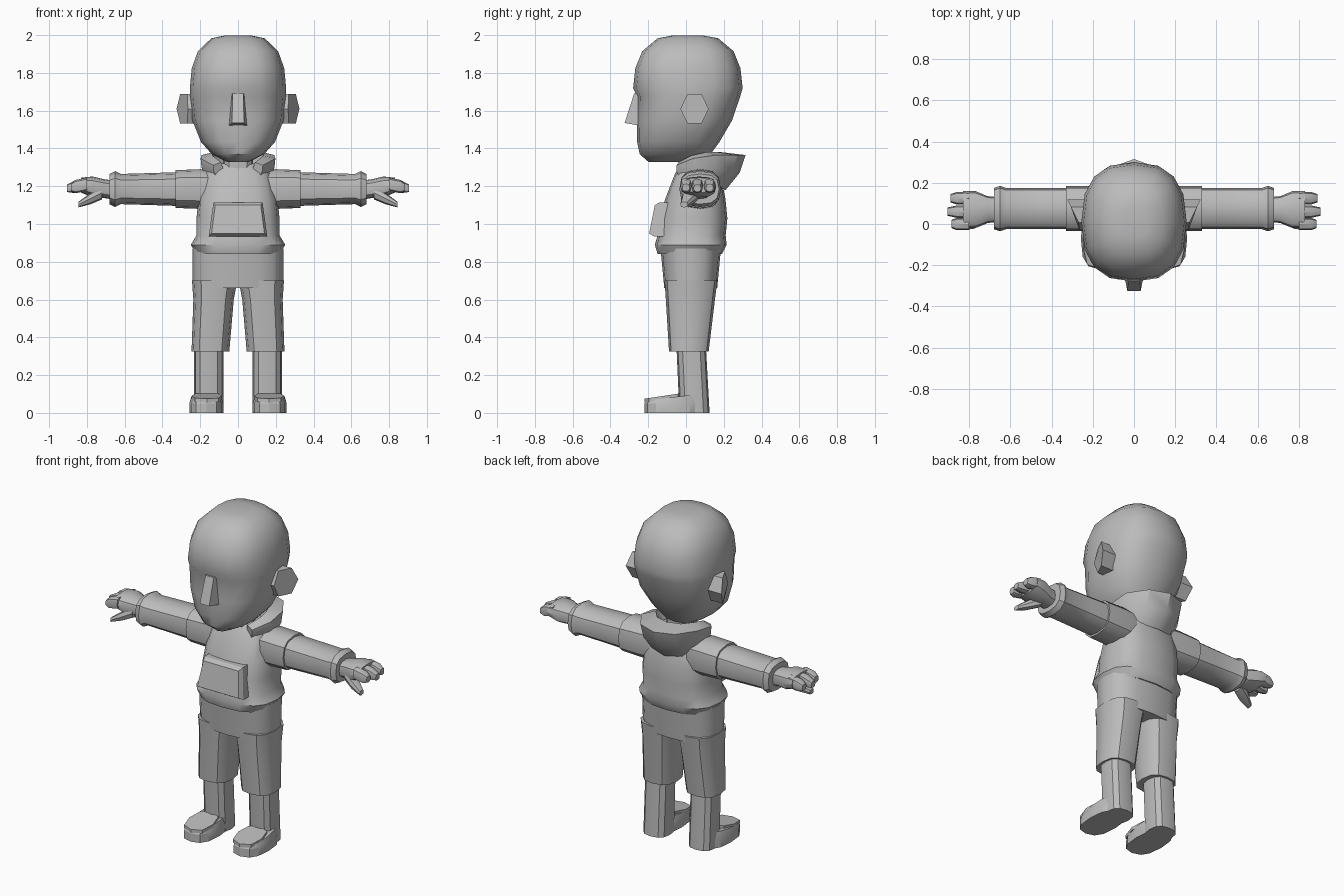
import bpy, bmesh, math

cube = bpy.data.objects.get("Cube")
if cube:
    bpy.data.objects.remove(cube, do_unlink=True)

grey = (.5, .5, .5, 1)
clay = bpy.data.materials.new("plain_grey")
clay.use_nodes = True
clay.diffuse_color = grey
clay.node_tree.nodes["Principled BSDF"].inputs["Base Color"].default_value = grey


def loft(name, rings, mirror=False, smooth_angle=35):
    """Skin a row of equal-length point rings and cap both ends."""
    bm = bmesh.new()
    rows = [[bm.verts.new(point) for point in ring] for ring in rings]
    count = len(rows[0])
    for lower, upper in zip(rows, rows[1:]):
        for i in range(count):
            j = (i + 1) % count
            bm.faces.new((lower[i], lower[j], upper[j], upper[i]))
    bm.faces.new(rows[0])
    bm.faces.new(rows[-1])
    bmesh.ops.recalc_face_normals(bm, faces=bm.faces)
    mesh = bpy.data.meshes.new(name)
    bm.to_mesh(mesh)
    bm.free()
    mesh.materials.append(clay)
    obj = bpy.data.objects.new(name, mesh)
    bpy.context.collection.objects.link(obj)
    if mirror:
        obj.modifiers.new("Mirror", "MIRROR")
    bpy.ops.object.select_all(action="DESELECT")
    obj.select_set(True)
    bpy.context.view_layer.objects.active = obj
    bpy.ops.object.shade_smooth_by_angle(angle=math.radians(smooth_angle))


def signed_power(value, power):
    return math.copysign(abs(value) ** power, value)


def oval(axis, position, centre, radii, sides=12, power=.75):
    """Rounded-box section across the x or z axis."""
    ring = []
    for i in range(sides):
        angle = math.tau * i / sides
        a = centre[0] + radii[0] * signed_power(math.cos(angle), power)
        b = centre[1] + radii[1] * signed_power(math.sin(angle), power)
        ring.append((a, b, position) if axis == "z" else (position, a, b))
    return ring


def tube(name, axis, centre, rows, lean=(0, 0), mirror=True, sides=12):
    """Each row is (position, radius, radius); lean drifts the centre."""
    rings = []
    for position, *radii in rows:
        travel = position - rows[0][0]
        middle = [c + drift * travel for c, drift in zip(centre, lean)]
        rings.append(oval(axis, position, middle, radii, sides))
    loft(name, rings, mirror)


def trapezoid(y, slope, low, high, bottom, top):
    """Upright four-cornered section, leaning back by slope at the top."""
    return [(-low, y, bottom), (low, y, bottom),
            (high, y + slope, top), (-high, y + slope, top)]


# Head: tapered jaw, brow ledge and domed skull
def head_ring(z, half_width, front, back):
    return oval("z", z, (0, (front + back) / 2), (half_width, (back - front) / 2),
                sides=16, power=.8)


head = []
for drop in (.98, .87, .7, .4, .06):
    head.append(head_ring(1.7 - .38 * drop,
                          .255 * math.sqrt(1 - drop ** 2.5),
                          -.26 + .08 * drop ** 12,
                          .09 + .2 * (1 - drop ** 1.6)))
for degrees in (0, 22, 44, 70, 85):
    rise = math.radians(degrees)
    spread = math.cos(rise) ** .55
    head.append(head_ring(1.72 + .28 * math.sin(rise), .255 * spread,
                          -.29 * spread + .01, .29 * spread + .01))
loft("head", head)

# Nose wedge
loft("nose", [trapezoid(-.24, 0, .05, .035, 1.52, 1.69),
              trapezoid(-.325, .05, .032, .028, 1.535, 1.69)], smooth_angle=20)

# Ears: hexagons that flare out toward the back
ear = oval("x", .22, (.045, 1.61), (.075, .09), sides=6, power=1)
loft("ear", [ear, [(.265 + max(y, 0) / 2, y, z) for x, y, z in ear]],
     mirror=True, smooth_angle=20)

tube("neck", "z", (0, .04), [(1.2, .08, .08), (1.4, .08, .08)], mirror=False)

# Hooded top: hem flare, body and sloping shoulders
tube("top_body", "z", (0, .02), [
    (.84, .22, .17), (.89, .25, .19), (.94, .22, .18), (1.03, .22, .18),
    (1.13, .21, .16), (1.27, .18, .12), (1.32, .1, .09)],
    lean=(0, .1), mirror=False, sides=16)

# Front pouch pocket with a bevelled face
loft("pocket", [trapezoid(-.1, .03, .155, .13, .935, 1.115),
                trapezoid(-.17, .03, .155, .13, .935, 1.115),
                trapezoid(-.195, .03, .14, .12, .95, 1.1)], smooth_angle=20)


# Hood: open horseshoe collar that sags into a bag behind the neck
def hood_ring(degrees):
    side, back = math.sin(math.radians(degrees)), math.cos(math.radians(degrees))
    behind, ahead = max(back, 0), max(-back, 0)
    rim = 1.365 - .07 * ahead
    low = 1.25 - .07 * behind
    outer = .08 + .235 * behind - .17 * ahead
    return [(.18 * side, .07 + .14 * back, low),
            (.2 * side, outer - .03 * behind, (rim + low) / 2),
            (.205 * side, outer, rim),
            (.14 * side, .06 + .13 * back, rim + .015),
            (.1 * side, .05 + .08 * back, rim - .06)]


loft("hood", [hood_ring(degrees) for degrees in range(-140, 141, 35)])

# Arms: shoulder caps, sleeves and flared cuffs
arm_line = (.075, 1.185)
tube("shoulder", "x", arm_line, [(.1, .1, .1), (.2, .11, .105), (.33, .11, .1)])
tube("sleeve", "x", arm_line, [
    (.3, .1, .09), (.45, .1, .085), (.62, .1, .08), (.65, .11, .095), (.68, .1, .08)])

# Hands: palm, three drooping fingers and a thumb
tube("palm", "x", (.07, 1.18), [
    (.66, .06, .05), (.71, .065, .05), (.77, .09, .055), (.83, .09, .04)], lean=(0, .15))
for finger, y, tip in (("front", 0, .885), ("middle", .06, .905), ("back", .125, .89)):
    tube(finger + "_finger", "x", (y, 1.21),
         [(.8, .03, .035), (.86, .03, .035), (tip, .02, .02)], lean=(0, -.2), sides=8)
tube("thumb", "x", (.04, 1.165),
     [(.72, .04, .035), (.78, .04, .03), (.845, .02, .015)], lean=(-.4, -.5), sides=8)

# Trousers: hips and two straight legs
tube("trouser_hips", "z", (0, .025), [(.66, .24, .14), (.87, .24, .16)],
     mirror=False, sides=16)
tube("trouser_leg", "z", (.146, .015), [(.325, .1, .105), (.6, .107, .13), (.7, .12, .14)],
     lean=(-.06, .03))

# Lower legs down to the heel
tube("lower_leg", "z", (.154, .045), [(0, .078, .08), (.36, .078, .078)], lean=(0, -.05))


# Shoes: blocky toe and sloping upper
def sloped(ring, rise):
    return [(x, y, z + rise * (y + .22)) for x, y, z in ring]


toe = (.168, -.07)
loft("shoe", [oval("z", 0, toe, (.09, .15)),
              oval("z", .05, toe, (.09, .15)),
              sloped(oval("z", .065, toe, (.08, .14)), .12)], mirror=True, smooth_angle=25)

# Strap plate over the toes
strap = oval("z", .055, (.165, -.12), (.08, .1), sides=8)
loft("shoe_strap", [sloped(strap, .15), sloped([(x, y, z + .02) for x, y, z in strap], .15)],
     mirror=True, smooth_angle=25)
